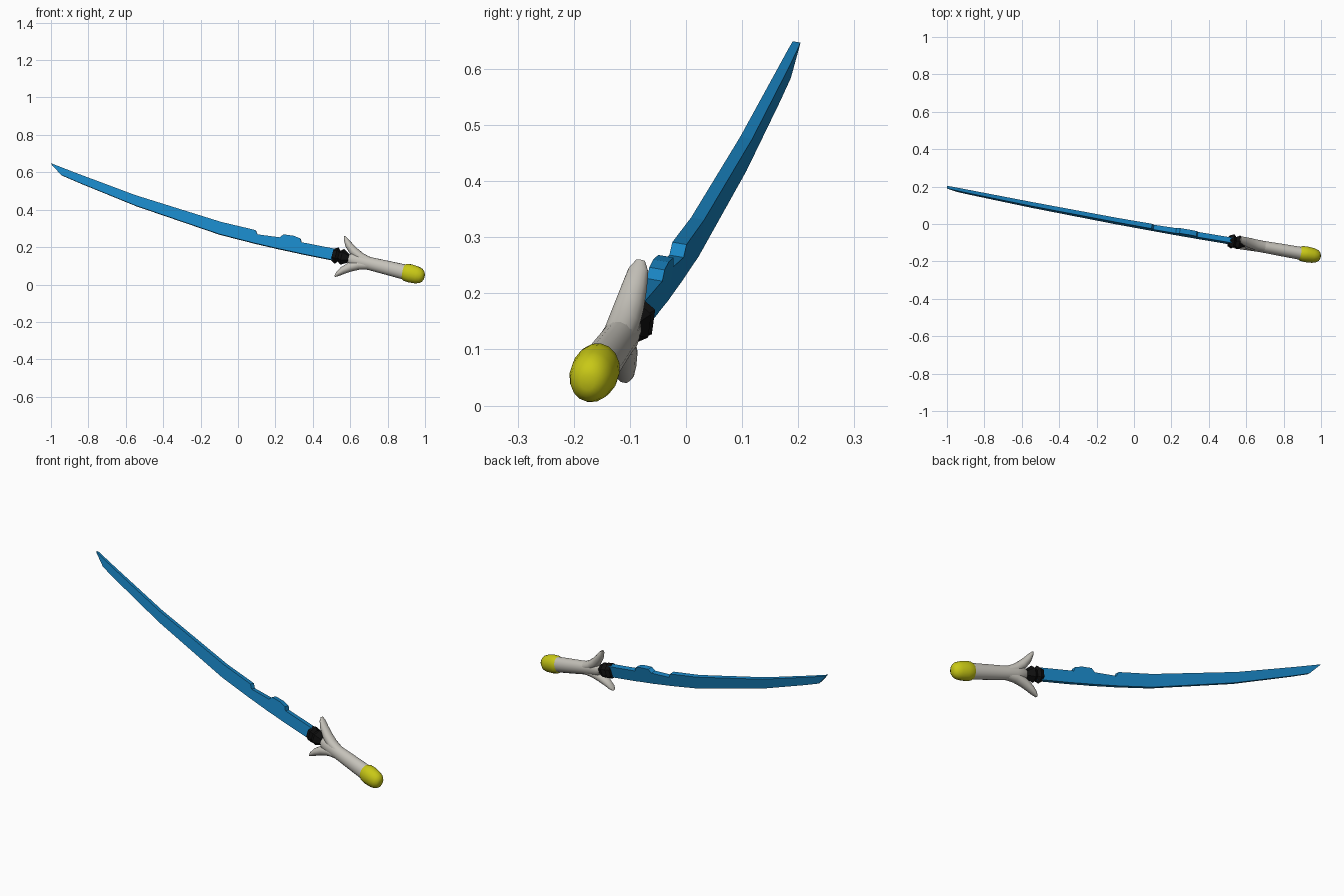
import bpy, bmesh, math
from mathutils import Vector

if "Cube" in bpy.data.objects:
    bpy.data.objects.remove(bpy.data.objects["Cube"])

# The sword lies in one tilted plane; points are given by their front (x, z) position
N = Vector((0.135, 1.0, -0.17)).normalized()
AXIS = Vector((-0.972, 0.236))      # handle direction in the front view
SIDE = Vector((0.236, 0.972))
END = Vector((0.98, 0.045))         # pommel end of the handle


def plane(x, z, t=0.0):
    return Vector((x, -0.048 - 0.135 * x + 0.17 * z, z)) + N * t


def handle(s, w, t=0.0):
    p = END + AXIS * s + SIDE * w
    return plane(p.x, p.y, t)


def material(name, rgb):
    m = bpy.data.materials.new(name)
    m.diffuse_color = (*rgb, 1)
    m.use_nodes = True
    m.node_tree.nodes["Principled BSDF"].inputs["Base Color"].default_value = m.diffuse_color
    return m


BLUE = material("blue", (0.01, 0.24, 0.56))
BLACK = material("black", (0.005, 0.005, 0.005))
YELLOW = material("yellow", (0.58, 0.58, 0.008))
PALE = material("pale_grey", (0.56, 0.54, 0.49))


def loft(name, rings, mat, smooth=None):
    """Skin a row of equal-sized closed rings and cap both ends."""
    bm = bmesh.new()
    rows = [[bm.verts.new(p) for p in ring] for ring in rings]
    n = len(rows[0])
    for a, b in zip(rows, rows[1:]):
        for i in range(n):
            j = (i + 1) % n
            bm.faces.new((a[i], a[j], b[j], b[i]))
    bm.faces.new(rows[0])
    bm.faces.new(rows[-1][::-1])
    bmesh.ops.recalc_face_normals(bm, faces=bm.faces[:])
    me = bpy.data.meshes.new(name)
    bm.to_mesh(me)
    bm.free()
    me.materials.append(mat)
    ob = bpy.data.objects.new(name, me)
    bpy.context.collection.objects.link(ob)
    if smooth:
        bpy.ops.object.select_all(action='DESELECT')
        ob.select_set(True)
        bpy.context.view_layer.objects.active = ob
        bpy.ops.object.shade_smooth_by_angle(angle=math.radians(smooth))
    return ob


def oval(s, w, rw, rn, n=16, lean=0.0):
    """Oval ring around the handle axis; lean tilts it within the sword plane."""
    ring = []
    for i in range(n):
        a = 2 * math.pi * i / n
        c = rw * math.cos(a)
        ring.append(handle(s - c * math.sin(lean), w + c * math.cos(lean),
                           rn * math.sin(a)))
    return ring


# Blade: spine (x, z), cutting edge (x, z), half thickness
stations = [
    (0.53, 0.187, 0.53, 0.125, 0.014),
    (0.34, 0.224, 0.34, 0.163, 0.014),
    (0.335, 0.244, 0.335, 0.164, 0.014),
    (0.30, 0.258, 0.31, 0.170, 0.014),
    (0.245, 0.266, 0.245, 0.184, 0.014),
    (0.225, 0.250, 0.225, 0.188, 0.014),
    (0.105, 0.266, 0.105, 0.216, 0.013),
    (0.095, 0.289, 0.095, 0.218, 0.013),
    (-0.09, 0.333, -0.10, 0.268, 0.012),
    (-0.55, 0.477, -0.545, 0.420, 0.011),
    (-0.87, 0.597, -0.85, 0.544, 0.009),
    (-0.965, 0.634, -0.945, 0.585, 0.008),
    (-1.0, 0.648, -0.998, 0.643, 0.007),
]
loft("blade", [[plane(a, b, -t), plane(a, b, t), plane(c, d, t), plane(c, d, -t)]
               for a, b, c, d, t in stations], BLUE)

# Black faceted collar between blade and guard
loft("collar", [oval(s, 0, r, r * 0.92, 6) for s, r in
                [(0.385, 0.015), (0.435, 0.043), (0.452, 0.030),
                 (0.465, 0.045), (0.486, 0.034)]], BLACK)

# Grip
loft("grip", [oval(s, 0, rw, rn) for s, rw, rn in
              [(0.08, 0.041, 0.035), (0.18, 0.038, 0.034), (0.28, 0.035, 0.032),
               (0.34, 0.038, 0.032), (0.385, 0.034, 0.027), (0.405, 0.015, 0.015)]],
     PALE, 50)

# Two mirrored guard prongs
for side, label in ((1, "upper"), (-1, "lower")):
    path = [(0.29, 0.010, 0.024, 0.028, 0.1), (0.34, 0.021, 0.026, 0.029, 0.4),
            (0.38, 0.042, 0.025, 0.027, 0.65), (0.415, 0.070, 0.020, 0.023, 0.85),
            (0.438, 0.096, 0.012, 0.018, 0.95), (0.449, 0.111, 0.003, 0.008, 0.95)]
    loft(label + "_guard_prong",
         [oval(s, side * w, rw, rn, 16, side * k) for s, w, rw, rn, k in path],
         PALE, 50)

# Rounded pommel
loft("pommel", [oval(s, 0, r, r * 0.87) for s, r in
                [(-0.016, 0.014), (-0.010, 0.028), (0.004, 0.040), (0.025, 0.046),
                 (0.06, 0.049), (0.085, 0.047), (0.098, 0.040)]], YELLOW, 40)
